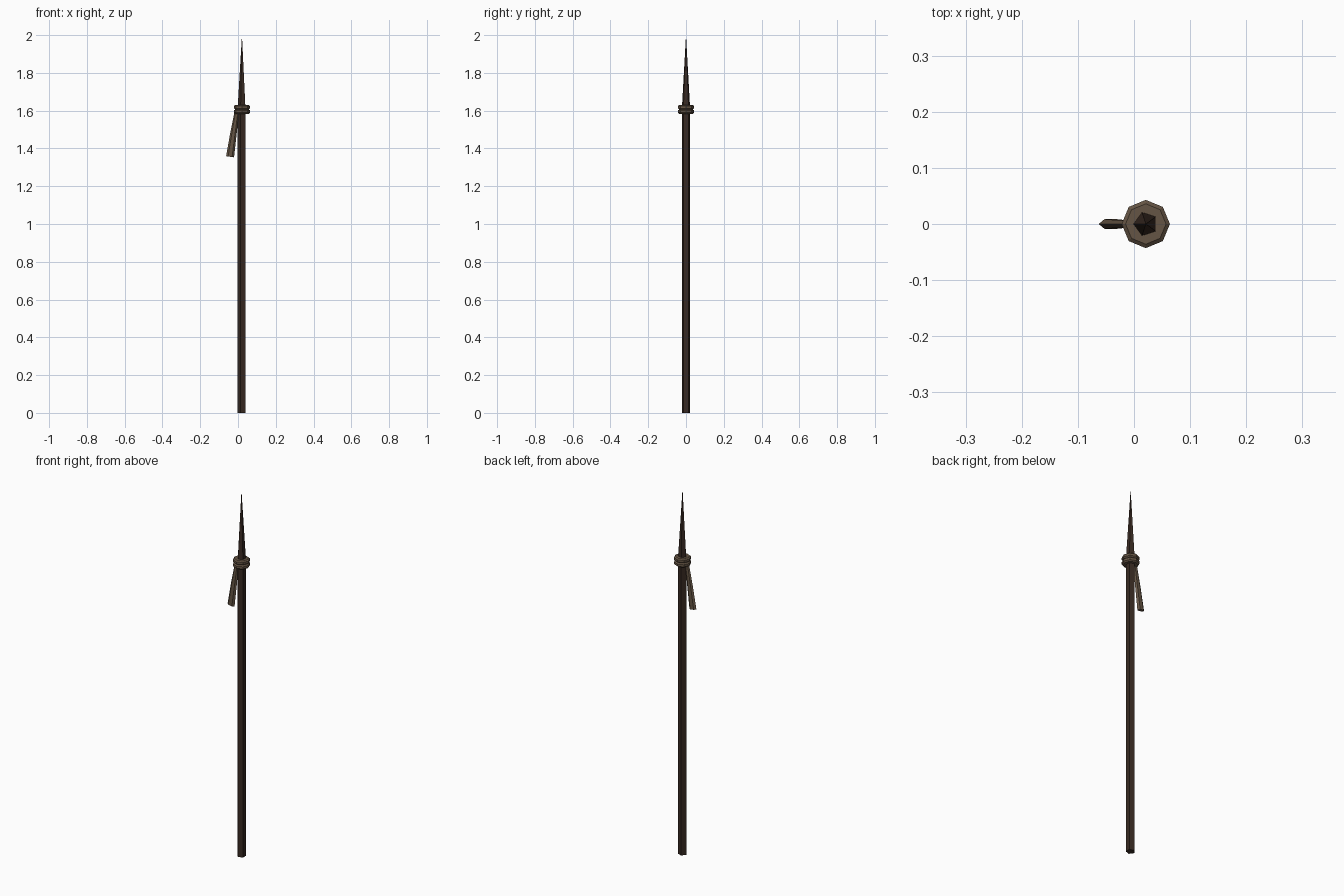
import bpy, bmesh
from math import cos, sin, pi
from mathutils import Vector

if "Cube" in bpy.data.objects:
    bpy.data.objects.remove(bpy.data.objects["Cube"])

CX = 0.021  # shaft axis


def material(name, rgb):
    m = bpy.data.materials.new(name)
    m.diffuse_color = (*rgb, 1)
    m.use_nodes = True
    m.node_tree.nodes["Principled BSDF"].inputs["Base Color"].default_value = m.diffuse_color
    return m


def loft(name, sections, sides, mat, phase=0.0):
    """Skin polygon rings; each section is (centre, x radius, y radius, x tilt)."""
    bm = bmesh.new()
    rings = []
    for (x, y, z), rx, ry, tilt in sections:
        if rx == 0:
            rings.append([bm.verts.new((x, y, z))])
            continue
        ring = []
        for i in range(sides):
            a = phase + 2 * pi * i / sides
            off = Vector((rx * cos(a), ry * sin(a), tilt * rx * cos(a)))
            ring.append(bm.verts.new(Vector((x, y, z)) + off))
        rings.append(ring)
    for lo, hi in zip(rings, rings[1:]):
        for i in range(sides):
            j = (i + 1) % sides
            if len(hi) == 1:
                bm.faces.new((lo[i], lo[j], hi[0]))
            else:
                bm.faces.new((lo[i], lo[j], hi[j], hi[i]))
    for end in (rings[0], rings[-1]):
        if len(end) > 1:
            bm.faces.new(end)
    bmesh.ops.recalc_face_normals(bm, faces=bm.faces)
    me = bpy.data.meshes.new(name)
    bm.to_mesh(me)
    bm.free()
    me.materials.append(mat)
    ob = bpy.data.objects.new(name, me)
    bpy.context.collection.objects.link(ob)
    return ob


wood = material("dark_wood", (0.04, 0.023, 0.016))
leather = material("leather", (0.13, 0.09, 0.058))

# Five-sided pole tapering to a sharpened point
R = 0.023
loft("sharpened_shaft", [((CX, 0, 0), R, R, 0), ((CX, 0, 1.61), R, R, 0),
                         ((CX, 0, 2.0), 0, 0, 0)], 5, wood, pi)

# Two stacked octagonal wraps with bevelled rims
for k, name in enumerate(("lower_wrap", "upper_wrap")):
    z = 1.583 + 0.0235 * k
    profile = [(0.036, 0), (0.043, 0.006), (0.043, 0.018), (0.036, 0.0235)]
    loft(name, [((CX, 0, z + h), r, r, 0) for r, h in profile], 8, leather)

# Loose end of the wrap, hanging and flaring outward
loft("hanging_strap", [((-0.042, 0, 1.356), 0.021, 0.010, -0.15),
                       ((-0.024, 0, 1.48), 0.017, 0.008, -0.15),
                       ((-0.005, 0, 1.605), 0.011, 0.006, -0.15)], 6, leather)
